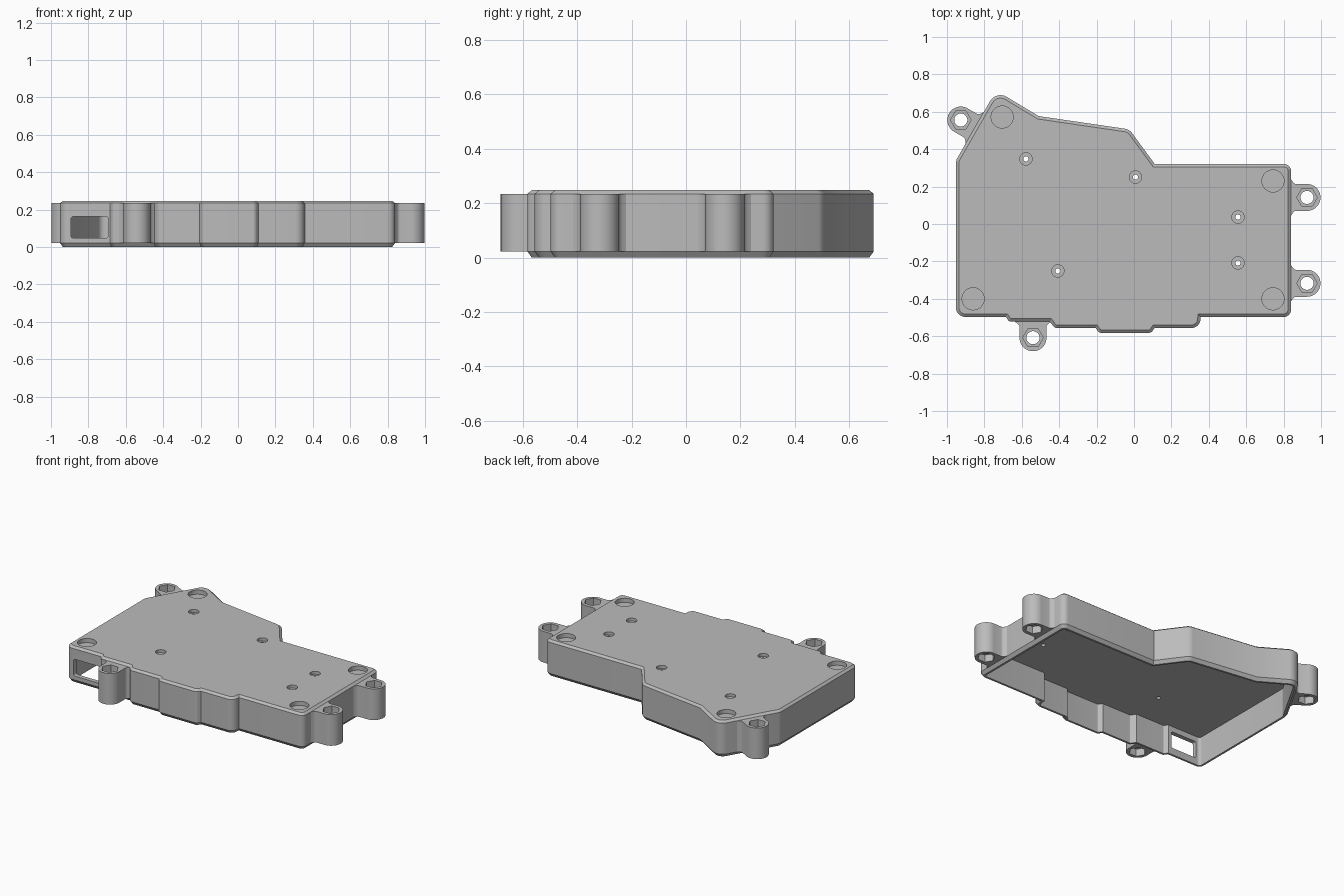
import bpy, bmesh, math
from mathutils import Vector, Matrix

cube = bpy.data.objects.get("Cube")
if cube:
    bpy.data.objects.remove(cube, do_unlink=True)

grey = bpy.data.materials.new("light grey plastic")
grey.use_nodes = True
grey.diffuse_color = (0.5, 0.5, 0.5, 1)
grey.node_tree.nodes["Principled BSDF"].inputs["Base Color"].default_value = (0.5, 0.5, 0.5, 1)

HEIGHT, CEILING, WALL = 0.247, 0.2, 0.03
LOW, HIGH, CHAMFER = 0.022, 0.234, 0.016


def outline(corners, inset=0.0, steps=7):
    """Counter-clockwise corners (x, y, radius), inset and rounded."""
    pts = [Vector(c[:2]) for c in corners]
    n, moved, result = len(pts), [], []
    for i, p in enumerate(pts):
        a, b = (p - pts[i - 1]).normalized(), (pts[(i + 1) % n] - p).normalized()
        na, nb = Vector((-a.y, a.x)), Vector((-b.y, b.x))
        moved.append(p + inset * (na + nb) / (1 + na.dot(nb)))
    for i, p in enumerate(moved):
        a, b = moved[i - 1] - p, moved[(i + 1) % n] - p
        r = corners[i][2]
        if r == 0:
            result.append(p)
            continue
        r = max(r - inset, 0.008)
        half = a.angle(b) / 2
        t = min(r / math.tan(half), 0.9 * min(a.length, b.length))
        r = t * math.tan(half)
        a.normalize(), b.normalize()
        centre = p + (a + b).normalized() * (r / math.sin(half))
        start, end = p + a * t - centre, p + b * t - centre
        turn = math.pi - 2 * half
        for k in range(steps + 1):
            f = k / steps
            v = start * math.sin((1 - f) * turn) + end * math.sin(f * turn)
            result.append(centre + v / math.sin(turn))
    return result


def loft(name, rings):
    """Closed solid through a list of (points, z) rings."""
    bm = bmesh.new()
    loops = [[bm.verts.new((p[0], p[1], z)) for p in pts] for pts, z in rings]
    for lo, hi in zip(loops, loops[1:]):
        for i in range(len(lo)):
            bm.faces.new((lo[i - 1], lo[i], hi[i], hi[i - 1]))
    bm.faces.new(loops[0])
    bm.faces.new(loops[-1])
    bmesh.ops.recalc_face_normals(bm, faces=bm.faces)
    mesh = bpy.data.meshes.new(name)
    bm.to_mesh(mesh)
    bm.free()
    mesh.materials.append(grey)
    ob = bpy.data.objects.new(name, mesh)
    bpy.context.collection.objects.link(ob)
    return ob


def circle(x, y, r, sides=32):
    return [(x + r * math.cos(math.tau * k / sides), y + r * math.sin(math.tau * k / sides))
            for k in range(sides)]


def cylinder_cutter(x, y, r, z0, z1, sides=32):
    pts = circle(x, y, r, sides)
    return loft("cutter", [(pts, z0), (pts, z1)])


def select_only(ob):
    bpy.ops.object.select_all(action='DESELECT')
    ob.select_set(True)
    bpy.context.view_layer.objects.active = ob


def cut(ob, cutters):
    for c in cutters:
        c.hide_render = True
        mod = ob.modifiers.new("cut", 'BOOLEAN')
        mod.operation, mod.solver, mod.object = 'DIFFERENCE', 'EXACT', c
        select_only(ob)
        bpy.ops.object.modifier_apply(modifier=mod.name)
        bpy.data.objects.remove(c, do_unlink=True)
    select_only(ob)
    bpy.ops.object.shade_smooth_by_angle(angle=math.radians(30))


# Case shell: stepped front, angled back, open underneath
corners = [
    (-0.952, -0.497, 0.05), (-0.685, -0.497, 0), (-0.668, -0.522, 0.02),
    (-0.45, -0.522, 0), (-0.425, -0.556, 0.03), (-0.205, -0.556, 0),
    (-0.187, -0.582, 0.025), (0.092, -0.582, 0.025), (0.11, -0.556, 0),
    (0.352, -0.556, 0.05), (0.357, -0.497, 0), (0.84, -0.497, 0.04),
    (0.84, 0.322, 0.04), (0.11, 0.322, 0), (-0.025, 0.506, 0.06),
    (-0.51, 0.577, 0), (-0.737, 0.714, 0.065), (-0.952, 0.34, 0.06),
]
inner, outer, slim = (outline(corners, d) for d in (WALL, 0, CHAMFER))
shell = loft("case_shell", [(inner, CEILING), (inner, 0), (slim, 0), (outer, LOW),
                            (outer, HIGH), (slim, HEIGHT)])

# Round corner recesses, countersunk screw holes and the port window
cutters = [cylinder_cutter(x, y, 0.059, HEIGHT - 0.028, 0.3, 48)
           for x, y in ((-0.705, 0.572), (0.743, 0.23), (0.743, -0.4), (-0.86, -0.4))]
for x, y in ((-0.578, 0.348), (0.008, 0.251), (0.556, 0.037), (0.556, -0.208), (-0.407, -0.251)):
    cutters.append(cylinder_cutter(x, y, 0.033, HEIGHT - 0.02, 0.3))
    cutters.append(cylinder_cutter(x, y, 0.014, 0.15, 0.28, 20))
window = outline([(-0.892, 0.048, 0.012), (-0.695, 0.048, 0.012),
                  (-0.695, 0.163, 0.012), (-0.892, 0.163, 0.012)])
port = loft("cutter", [(window, 0.42), (window, 0.55)])
port.data.transform(Matrix.Rotation(math.pi / 2, 4, 'X'))
cut(shell, cutters + [port])


# Mounting lugs: rounded post with a flared neck reaching into the wall
def lug(name, x, y, angle, r=0.072, reach=0.085):
    arc = [(r * math.cos(t), r * math.sin(t))
           for t in (math.pi * (0.5 + k / 24) for k in range(25))]
    flare = [(reach - 0.025 * math.cos(t), -r - 0.025 * (1 - math.sin(t)))
             for t in (math.pi / 2 * (1 - k / 5) for k in range(6))]
    flare = flare[::1] + [(reach + 0.013, flare[-1][1])]
    neck = [(reach - 0.025 + 0.025 * k / 5, -r - 0.025 * (1 - math.cos(math.pi / 2 * k / 5)))
            for k in range(6)]
    neck.append((reach + 0.013, neck[-1][1]))
    pts = arc + neck + [(u, -v) for u, v in reversed(neck)]
    ob = loft(name, [(pts, LOW), (pts, HIGH)])
    ob.data.transform(Matrix.Rotation(angle, 4, 'Z'))
    ob.data.transform(Matrix.Translation((x, y, 0)))
    # Through hole with hexagonal pockets at both ends
    cut(ob, [cylinder_cutter(x, y, 0.035, -0.1, 0.4),
             cylinder_cutter(x, y, 0.055, HIGH - 0.07, 0.4, 6),
             cylinder_cutter(x, y, 0.055, -0.1, LOW + 0.05, 6)])


lug("left_back_lug", 0.925, 0.142, math.pi)
lug("left_front_lug", 0.925, -0.317, math.pi)
lug("front_lug", -0.54, -0.608, math.pi / 2)
lug("right_back_lug", -0.926, 0.556, math.radians(-30))
